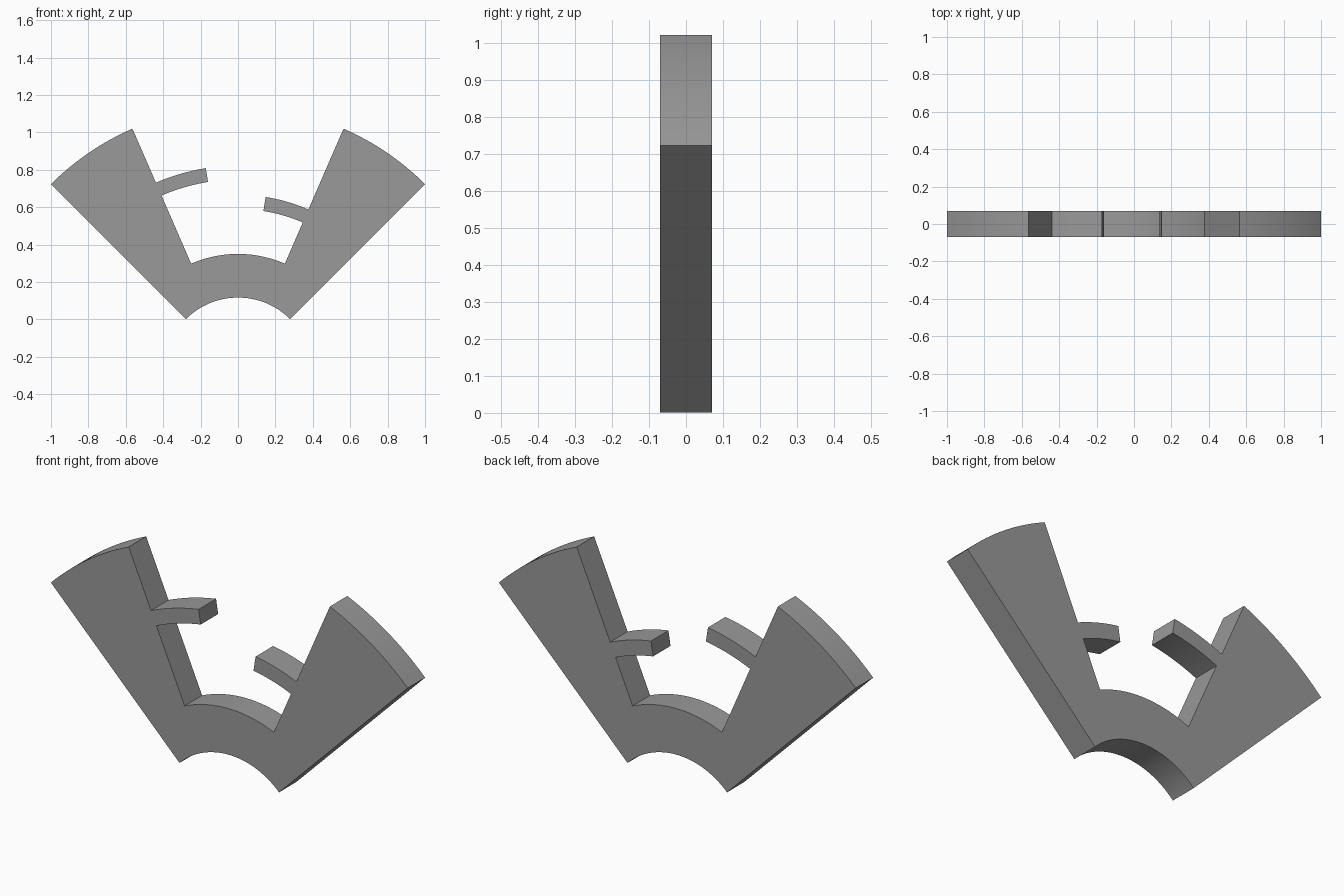
import bpy, bmesh
from math import sin, cos, radians, ceil

cube = bpy.data.objects.get("Cube")
if cube:
    bpy.data.objects.remove(cube, do_unlink=True)

CENTRE_Z = -0.278      # common centre of all arcs
HALF_DEPTH = 0.07
BORE, HUB, RIM = 0.3945, 0.628, 1.415
EDGE, SPOKE, TAB = 45, 23.5, 9   # angles measured from straight up, +x positive
LEFT_TAB = (0.868, 0.944)
RIGHT_TAB = (1.025, 1.10)


def arc(radius, start, end):
    """Points along an arc about the common centre."""
    steps = max(2, ceil(abs(end - start) / 1.5))
    angles = [radians(start + (end - start) * i / steps) for i in range(steps + 1)]
    return [(radius * sin(a), CENTRE_Z + radius * cos(a)) for a in angles]


def extrude_outline(name, outline, material):
    """Closed x-z outline turned into a plate along y."""
    bm = bmesh.new()
    face = bm.faces.new([bm.verts.new((x, -HALF_DEPTH, z)) for x, z in outline])
    moved = bmesh.ops.extrude_face_region(bm, geom=[face], use_keep_orig=True)["geom"]
    verts = [v for v in moved if isinstance(v, bmesh.types.BMVert)]
    bmesh.ops.translate(bm, verts=verts, vec=(0, 2 * HALF_DEPTH, 0))
    bmesh.ops.recalc_face_normals(bm, faces=bm.faces)
    mesh = bpy.data.meshes.new(name)
    bm.to_mesh(mesh)
    bm.free()
    mesh.materials.append(material)
    obj = bpy.data.objects.new(name, mesh)
    bpy.context.collection.objects.link(obj)
    bpy.ops.object.select_all(action='DESELECT')
    obj.select_set(True)
    bpy.context.view_layer.objects.active = obj
    bpy.ops.object.shade_smooth_by_angle(angle=radians(30))
    return obj


grey = bpy.data.materials.new("grey")
grey.use_nodes = True
colour = (0.32, 0.32, 0.32, 1)
grey.diffuse_color = colour
grey.node_tree.nodes["Principled BSDF"].inputs["Base Color"].default_value = colour

outline = (
    arc(BORE, EDGE, -EDGE)                 # bore
    + arc(RIM, -EDGE, -SPOKE)              # right spoke rim
    + arc(RIGHT_TAB[1], -SPOKE, -TAB)      # right tab
    + arc(RIGHT_TAB[0], -TAB, -SPOKE)
    + arc(HUB, -SPOKE, SPOKE)              # hub
    + arc(LEFT_TAB[0], SPOKE, TAB)         # left tab
    + arc(LEFT_TAB[1], TAB, SPOKE)
    + arc(RIM, SPOKE, EDGE)                # left spoke rim
)
extrude_outline("ring_segment", outline, grey)
